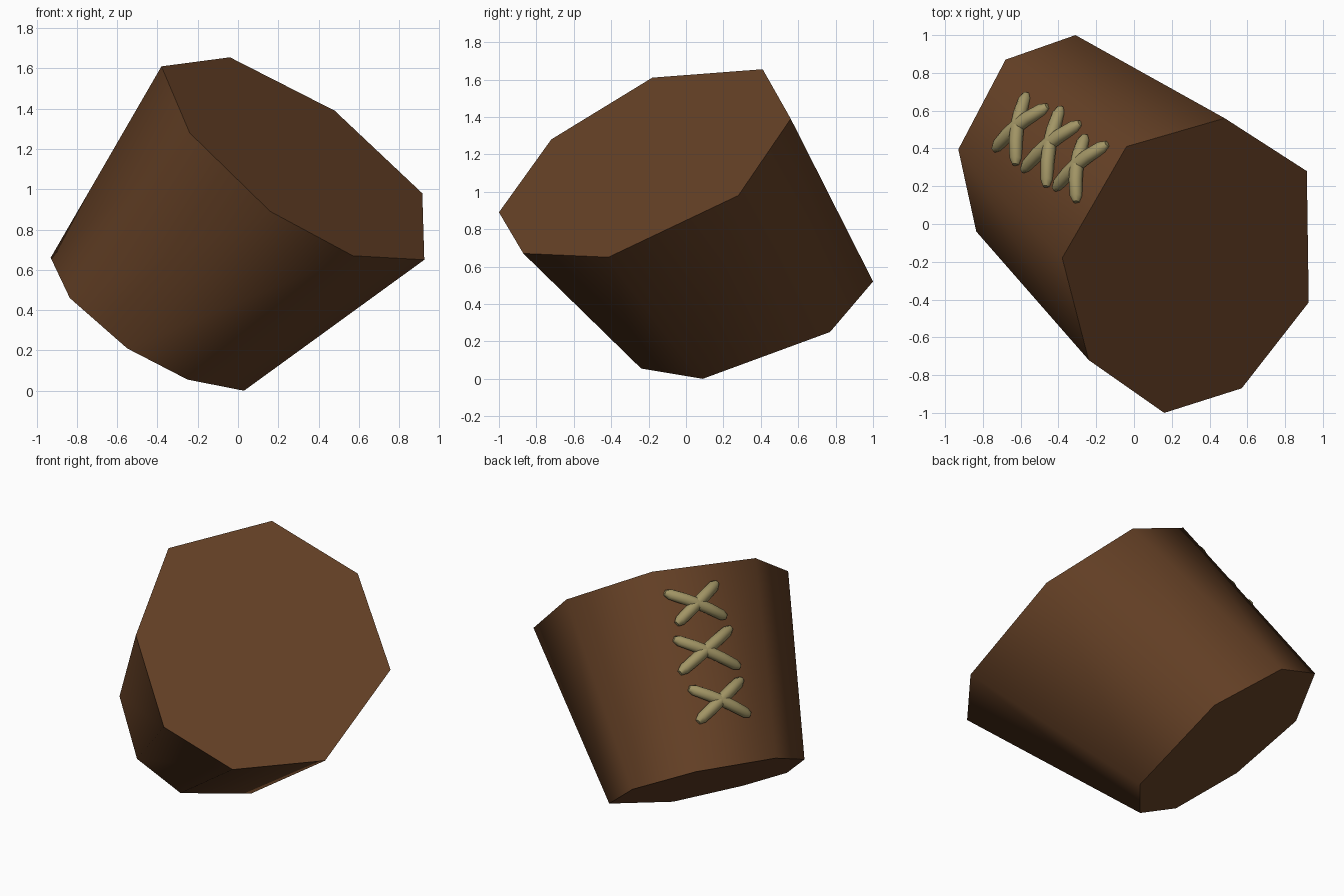
import bpy, bmesh, math
from mathutils import Vector

default = bpy.data.objects.get("Cube")
if default:
    bpy.data.objects.remove(default)


def material(name, colour):
    mat = bpy.data.materials.new(name)
    mat.use_nodes = True
    mat.diffuse_color = (*colour, 1)
    bsdf = mat.node_tree.nodes["Principled BSDF"]
    bsdf.inputs["Base Color"].default_value = (*colour, 1)
    bsdf.inputs["Roughness"].default_value = 0.9
    return mat


def loft(name, rings, mat):
    """Skin a list of rings, close both ends with flat caps, smooth the sides."""
    bm = bmesh.new()
    loops = [[bm.verts.new(p) for p in ring] for ring in rings]
    n = len(loops[0])
    for a, b in zip(loops, loops[1:]):
        for i in range(n):
            j = (i + 1) % n
            bm.faces.new((a[i], a[j], b[j], b[i])).smooth = True
    for loop in (loops[0], loops[-1]):
        cap = bm.faces.new(loop)
        for edge in cap.edges:
            edge.smooth = False
    bmesh.ops.recalc_face_normals(bm, faces=bm.faces)
    mesh = bpy.data.meshes.new(name)
    bm.to_mesh(mesh)
    bm.free()
    mesh.materials.append(mat)
    obj = bpy.data.objects.new(name, mesh)
    bpy.context.collection.objects.link(obj)
    return obj


leather = material("brown leather", (0.13, 0.052, 0.019))
cord = material("khaki cord", (0.36, 0.30, 0.13))

# Cuff: tapered, uneven eight-sided sleeve
wide_end = [(-0.38, -0.18, 1.61), (-0.04, 0.41, 1.655), (0.48, 0.56, 1.39),
            (0.915, 0.28, 0.98), (0.925, -0.415, 0.65), (0.57, -0.87, 0.67),
            (0.16, -1.0, 0.89), (-0.24, -0.72, 1.28)]
narrow_end = [(-0.93, 0.395, 0.66), (-0.68, 0.87, 0.685), (-0.31, 1.0, 0.52),
              (0.02, 0.77, 0.25), (0.03, 0.09, 0.0), (-0.25, -0.24, 0.055),
              (-0.55, -0.265, 0.21), (-0.835, -0.04, 0.46)]
loft("cuff", [wide_end, narrow_end], leather)

# Laced panel of the cuff
origin = Vector(wide_end[0])
normal = (Vector(wide_end[1]) - origin).cross(Vector(narrow_end[0]) - origin).normalized()


def on_panel(x, y):
    d = Vector((x, y, 0)) - origin
    return Vector((x, y, origin.z - (normal.x * d.x + normal.y * d.y) / normal.z))


def lace(name, start, end):
    """Arched cord with blunt tapered tips, lying on the panel."""
    a, b = on_panel(*start), on_panel(*end)
    along = (b - a).normalized()
    side = along.cross(normal)
    rings = []
    # fraction along the cord, height above the panel, radius
    for t, lift, r in ((0, 0.012, 0.018), (0.08, 0.018, 0.034), (0.3, 0.036, 0.037),
                       (0.5, 0.042, 0.037), (0.7, 0.036, 0.037), (0.92, 0.018, 0.034),
                       (1, 0.012, 0.018)):
        centre = a.lerp(b, t) + normal * lift
        angles = [math.tau * k / 8 for k in range(8)]
        rings.append([centre + (side * math.cos(w) + normal * math.sin(w)) * r
                      for w in angles])
    loft(name, rings, cord)


# Three crossed laces: two corners at the wide side, two at the narrow side
crosses = {
    "upper": ((-0.134, 0.421), (-0.298, 0.112), (-0.252, 0.465), (-0.413, 0.181)),
    "middle": ((-0.277, 0.531), (-0.456, 0.193), (-0.38, 0.615), (-0.582, 0.279)),
    "lower": ((-0.449, 0.62), (-0.618, 0.309), (-0.562, 0.687), (-0.733, 0.389)),
}
for label, (a, b, c, d) in crosses.items():
    lace(label + "_lace_a", a, d)
    lace(label + "_lace_b", b, c)
